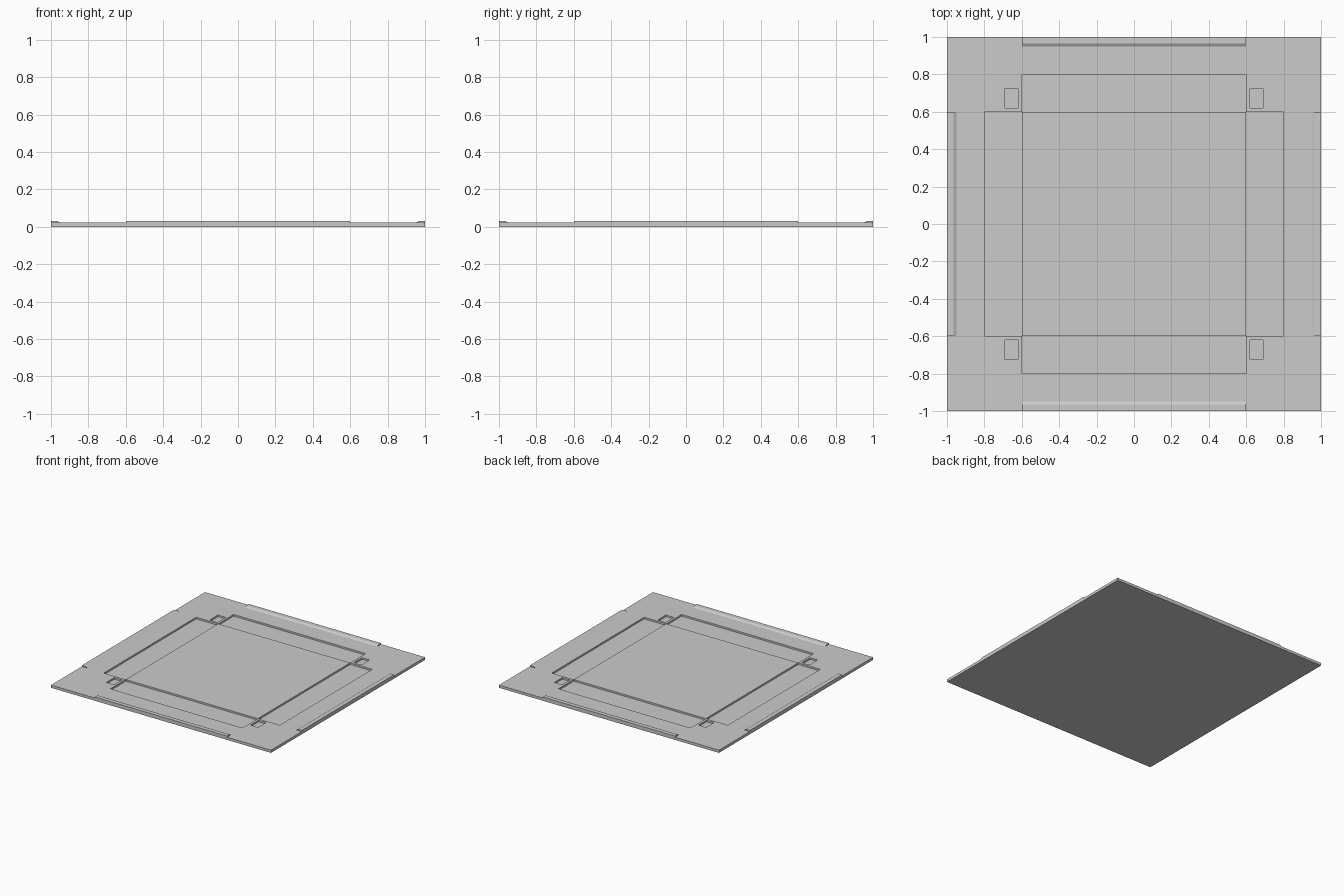
import bpy, bmesh, math
from mathutils import Matrix

if "Cube" in bpy.data.objects:
    bpy.data.objects.remove(bpy.data.objects["Cube"])

TOP, FLOOR, LIP = 0.022, 0.008, 0.031


def finish(bm, name):
    bmesh.ops.remove_doubles(bm, verts=bm.verts, dist=1e-5)
    bmesh.ops.recalc_face_normals(bm, faces=bm.faces)
    me = bpy.data.meshes.new(name)
    bm.to_mesh(me)
    bm.free()
    ob = bpy.data.objects.new(name, me)
    bpy.context.collection.objects.link(ob)
    return ob


# Height of the slab: four long channels and four small corner pits are sunk
def height(x, y):
    x, y = abs(x), abs(y)
    channel = (0.6 < x < 0.8 and y < 0.6) or (0.6 < y < 0.8 and x < 0.6)
    pit = 0.62 < x < 0.69 and 0.62 < y < 0.725
    return FLOOR if channel or pit else TOP


# Base slab, made of grid cells with walls wherever the height steps
half_x, half_y = [0.6, 0.62, 0.69, 0.8, 1.0], [0.6, 0.62, 0.725, 0.8, 1.0]
xs = [-v for v in reversed(half_x)] + half_x
ys = [-v for v in reversed(half_y)] + half_y
nx, ny = len(xs) - 1, len(ys) - 1


def cell(i, j):
    if not (0 <= i < nx and 0 <= j < ny):
        return 0.0
    return height((xs[i] + xs[i + 1]) / 2, (ys[j] + ys[j + 1]) / 2)


bm = bmesh.new()


def quad(*pts):
    bm.faces.new([bm.verts.new(p) for p in pts])


for i in range(nx):
    for j in range(ny):
        x0, x1, y0, y1, h = xs[i], xs[i + 1], ys[j], ys[j + 1], cell(i, j)
        quad((x0, y0, h), (x1, y0, h), (x1, y1, h), (x0, y1, h))
        quad((x0, y0, 0), (x0, y1, 0), (x1, y1, 0), (x1, y0, 0))
        # each wall is drawn once, by its higher cell, facing outward
        for di, dj, a, b in ((1, 0, (x1, y0), (x1, y1)), (-1, 0, (x0, y1), (x0, y0)),
                             (0, 1, (x1, y1), (x0, y1)), (0, -1, (x0, y0), (x1, y0))):
            low = cell(i + di, j + dj)
            if low < h:
                quad((*a, low), (*b, low), (*b, h), (*a, h))
bmesh.ops.remove_doubles(bm, verts=bm.verts, dist=1e-5)
bmesh.ops.dissolve_limit(bm, angle_limit=math.radians(1), verts=bm.verts, edges=bm.edges)
finish(bm, "base_slab")

# Raised edge lips with a sloped inner side, one per edge
profile = [(-1.0, TOP), (-0.95, TOP), (-0.965, LIP), (-1.0, LIP)]
for k, side in enumerate(("front", "right", "back", "left")):
    bm = bmesh.new()
    face = bm.faces.new([bm.verts.new((-0.6, y, z)) for y, z in profile])
    ext = bmesh.ops.extrude_face_region(bm, geom=[face], use_keep_orig=True)
    moved = [g for g in ext["geom"] if isinstance(g, bmesh.types.BMVert)]
    bmesh.ops.translate(bm, verts=moved, vec=(1.2, 0, 0))
    bmesh.ops.rotate(bm, verts=bm.verts, cent=(0, 0, 0),
                     matrix=Matrix.Rotation(k * math.pi / 2, 3, 'Z'))
    finish(bm, side + "_edge_lip")
